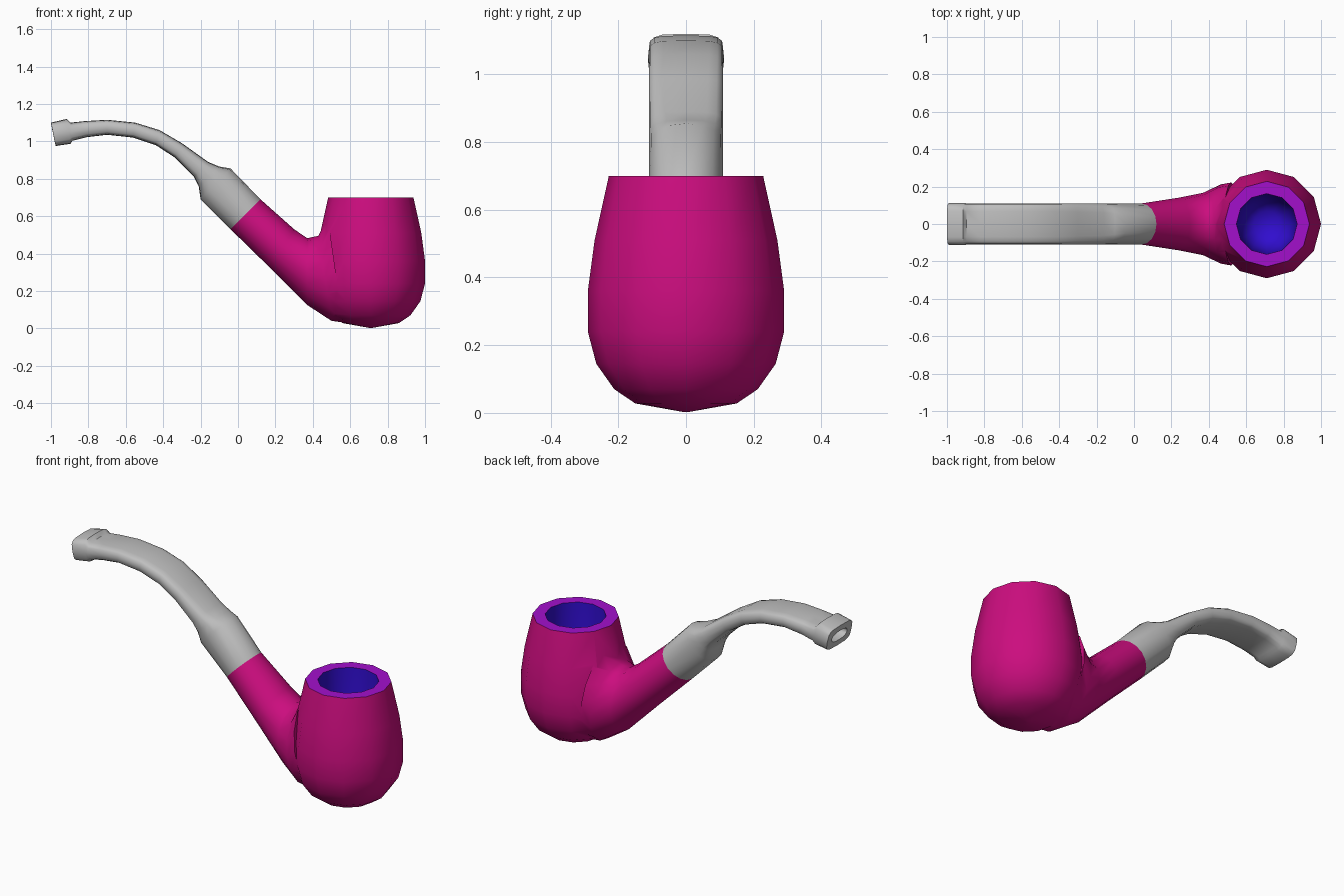
import bpy, bmesh, math

cube = bpy.data.objects.get("Cube")
if cube:
    bpy.data.objects.remove(cube, do_unlink=True)


def material(name, rgb):
    m = bpy.data.materials.new(name)
    m.use_nodes = True
    m.diffuse_color = (*rgb, 1)
    bsdf = next(n for n in m.node_tree.nodes if n.type == 'BSDF_PRINCIPLED')
    bsdf.inputs["Base Color"].default_value = (*rgb, 1)
    return m


pink = material("magenta body", (0.6, 0.004, 0.21))
purple = material("purple rim", (0.36, 0.005, 0.6))
blue = material("blue chamber", (0.03, 0.004, 0.62))
grey = material("grey stem", (0.52, 0.52, 0.52))


def power(v, p):
    return math.copysign(abs(v) ** p, v)


def loft(name, rings, sides, mats, band_mats=None):
    """Skin closed rings: (top x, top z, bottom x, bottom z, half width, squareness)."""
    bm = bmesh.new()
    loops = []
    for tx, tz, bx, bz, w, p in rings:
        loop = []
        for i in range(sides):
            a = math.tau * i / sides
            c, s = power(round(math.cos(a), 6), p), power(round(math.sin(a), 6), p)
            loop.append(bm.verts.new(((tx + bx) / 2 + c * (tx - bx) / 2, w * s,
                                      (tz + bz) / 2 + c * (tz - bz) / 2)))
        loops.append(loop)
    for k, (lo, hi) in enumerate(zip(loops, loops[1:])):
        for i in range(sides):
            j = (i + 1) % sides
            f = bm.faces.new((lo[i], lo[j], hi[j], hi[i]))
            f.material_index = band_mats[k] if band_mats else 0
    for loop, k in ((loops[0], 0), (loops[-1], -1)):
        f = bm.faces.new(loop)
        f.material_index = band_mats[k] if band_mats else 0
    bmesh.ops.recalc_face_normals(bm, faces=bm.faces)
    me = bpy.data.meshes.new(name)
    bm.to_mesh(me)
    bm.free()
    for m in mats:
        me.materials.append(m)
    ob = bpy.data.objects.new(name, me)
    bpy.context.collection.objects.link(ob)
    return ob


def smooth(ob, degrees):
    bpy.ops.object.select_all(action='DESELECT')
    ob.select_set(True)
    bpy.context.view_layer.objects.active = ob
    bpy.ops.object.shade_smooth_by_angle(angle=math.radians(degrees))


# Bowl: turned profile (radius, height), outside up, over the rim, down the chamber
CX = 0.71
outside = [(0.01, 0.003), (0.15, 0.028), (0.212, 0.07), (0.265, 0.145), (0.29, 0.24),
           (0.29, 0.36), (0.27, 0.51), (0.228, 0.70)]
inside = [(0.162, 0.70), (0.155, 0.45), (0.13, 0.28), (0.07, 0.22)]
profile = outside + inside
bands = [0] * (len(outside) - 1) + [1] + [2] * (len(inside) - 1)
body_mats = [pink, purple, blue]
bowl = loft("bowl", [(CX + r, z, CX - r, z, r, 1) for r, z in profile], 12, body_mats, bands)

# Shank flaring into the bowl
shank = loft("shank", [
    (0.12, 0.69, -0.04, 0.53, 0.11, 1),
    (0.30, 0.53, 0.17, 0.325, 0.14, 1),
    (0.37, 0.482, 0.37, 0.125, 0.167, 1),
    (0.43, 0.495, 0.50, 0.04, 0.212, 1),
    (0.48, 0.60, 0.56, 0.032, 0.222, 1)], 16, body_mats)

# Weld the shank and bowl into one surface
union = bowl.modifiers.new("weld", 'BOOLEAN')
union.operation = 'UNION'
union.solver = 'EXACT'
union.object = shank
bpy.context.view_layer.objects.active = bowl
bpy.ops.object.modifier_apply(modifier=union.name)
bpy.data.objects.remove(shank, do_unlink=True)
smooth(bowl, 60)

# Stem: round collar, flattened curved bit, raised lip and recessed bore
stem = loft("stem", [
    (0.12, 0.69, -0.04, 0.53, 0.11, 1),
    (-0.04, 0.855, -0.20, 0.69, 0.11, 0.85),
    (-0.10, 0.865, -0.21, 0.76, 0.11, 0.7),
    (-0.16, 0.89, -0.235, 0.81, 0.11, 0.6),
    (-0.30, 0.99, -0.34, 0.915, 0.11, 0.55),
    (-0.42, 1.06, -0.44, 0.98, 0.11, 0.5),
    (-0.55, 1.10, -0.56, 1.02, 0.11, 0.5),
    (-0.70, 1.115, -0.70, 1.035, 0.11, 0.5),
    (-0.82, 1.108, -0.81, 1.022, 0.11, 0.5),
    (-0.895, 1.10, -0.885, 1.003, 0.11, 0.5),
    (-0.915, 1.12, -0.895, 0.987, 0.112, 0.5),
    (-1.0, 1.10, -0.975, 0.975, 0.112, 0.5),
    (-0.994, 1.066, -0.982, 1.008, 0.07, 0.8),
    (-0.93, 1.075, -0.92, 1.025, 0.06, 0.8)], 16, [grey])
smooth(stem, 50)
